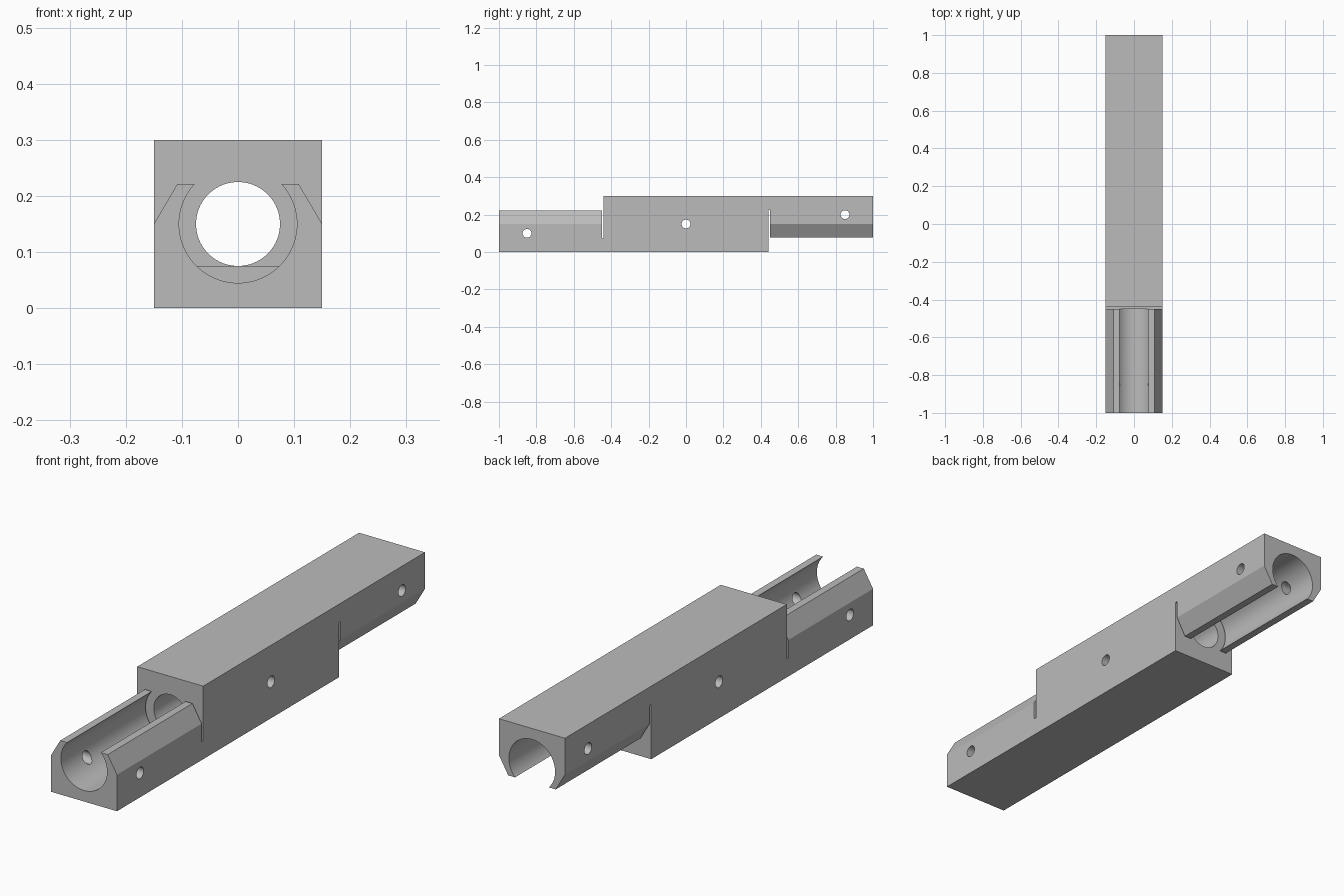
import bpy, bmesh, math
from mathutils import Matrix, Vector

default_cube = bpy.data.objects.get("Cube")
if default_cube:
    bpy.data.objects.remove(default_cube)

HALF, MID, LIP = 0.15, 0.15, 0.2215      # half width, axis height, cradle lip height
STEP, SLIT = 0.44, 0.45                  # slit walls along the length

grey = bpy.data.materials.new("plain grey")
grey.use_nodes = True
colour = (0.5, 0.5, 0.5, 1)
grey.diffuse_color = colour
grey.node_tree.nodes["Principled BSDF"].inputs["Base Color"].default_value = colour


def make_object(name, bm):
    bmesh.ops.recalc_face_normals(bm, faces=bm.faces)
    mesh = bpy.data.meshes.new(name)
    bm.to_mesh(mesh)
    bm.free()
    mesh.materials.append(grey)
    obj = bpy.data.objects.new(name, mesh)
    bpy.context.collection.objects.link(obj)
    return obj


def prism(name, points, sweep):
    bm = bmesh.new()
    face = bm.faces.new([bm.verts.new(p) for p in points])
    result = bmesh.ops.extrude_face_region(bm, geom=[face])
    verts = [v for v in result["geom"] if isinstance(v, bmesh.types.BMVert)]
    bmesh.ops.translate(bm, verts=verts, vec=sweep)
    return make_object(name, bm)


def cylinder(name, radius, start, end, sides=96):
    start, end = Vector(start), Vector(end)
    axis = end - start
    turn = axis.to_track_quat('Z', 'Y').to_matrix().to_4x4()
    bm = bmesh.new()
    bmesh.ops.create_cone(bm, cap_ends=True, segments=sides, radius1=radius, radius2=radius,
                          depth=axis.length,
                          matrix=Matrix.Translation((start + end) / 2) @ turn)
    return make_object(name, bm)


# Body: half of the side outline, repeated turned over for the other end
half_outline = [(STEP, 2 * MID), (STEP, 0.075), (SLIT, 0.075), (SLIT, LIP), (1, LIP), (1, 0)]
outline = [(-y, z) for y, z in half_outline] + [(y, 2 * MID - z) for y, z in half_outline]
body = prism("connector_body", [(-HALF, y, z) for y, z in outline], (2 * HALF, 0, 0))

# Cutters: central bore and centre pin hole
gap = (STEP + SLIT) / 2
cutters = [cylinder("bore_cutter", 0.0748, (0, -gap, MID), (0, gap, MID)),
           cylinder("centre_pin_cutter", 0.0235, (-0.3, 0, MID), (0.3, 0, MID), 48)]

# Cutters: pocket, pin hole and chamfers of each cradle (front upright, back inverted)
for end, up in ((-1, 1), (1, -1)):
    cutters.append(cylinder("pocket_cutter", 0.105, (0, end * 1.1, MID),
                            (0, end * (SLIT - 0.001), MID)))
    pin_z = MID - up * 0.05
    cutters.append(cylinder("end_pin_cutter", 0.0235, (-0.3, end * 0.85, pin_z),
                            (0.3, end * 0.85, pin_z), 48))
    for side in (-1, 1):
        corner = [(0.192, -0.0715), (0.066, 0.143), (0.25, 0.143)]
        cutters.append(prism("chamfer_cutter",
                             [(side * x, end * 1.1, MID + up * z) for x, z in corner],
                             (0, -end * (1.1 - gap), 0)))

# Cut the body and discard the cutters
bpy.context.view_layer.objects.active = body
body.select_set(True)
for cutter in cutters:
    cutter.hide_render = True
    cut = body.modifiers.new("cut", 'BOOLEAN')
    cut.operation, cut.solver, cut.object = 'DIFFERENCE', 'EXACT', cutter
    bpy.ops.object.modifier_apply(modifier=cut.name)
    bpy.data.objects.remove(cutter)

bpy.ops.object.shade_smooth_by_angle(angle=math.radians(25))
